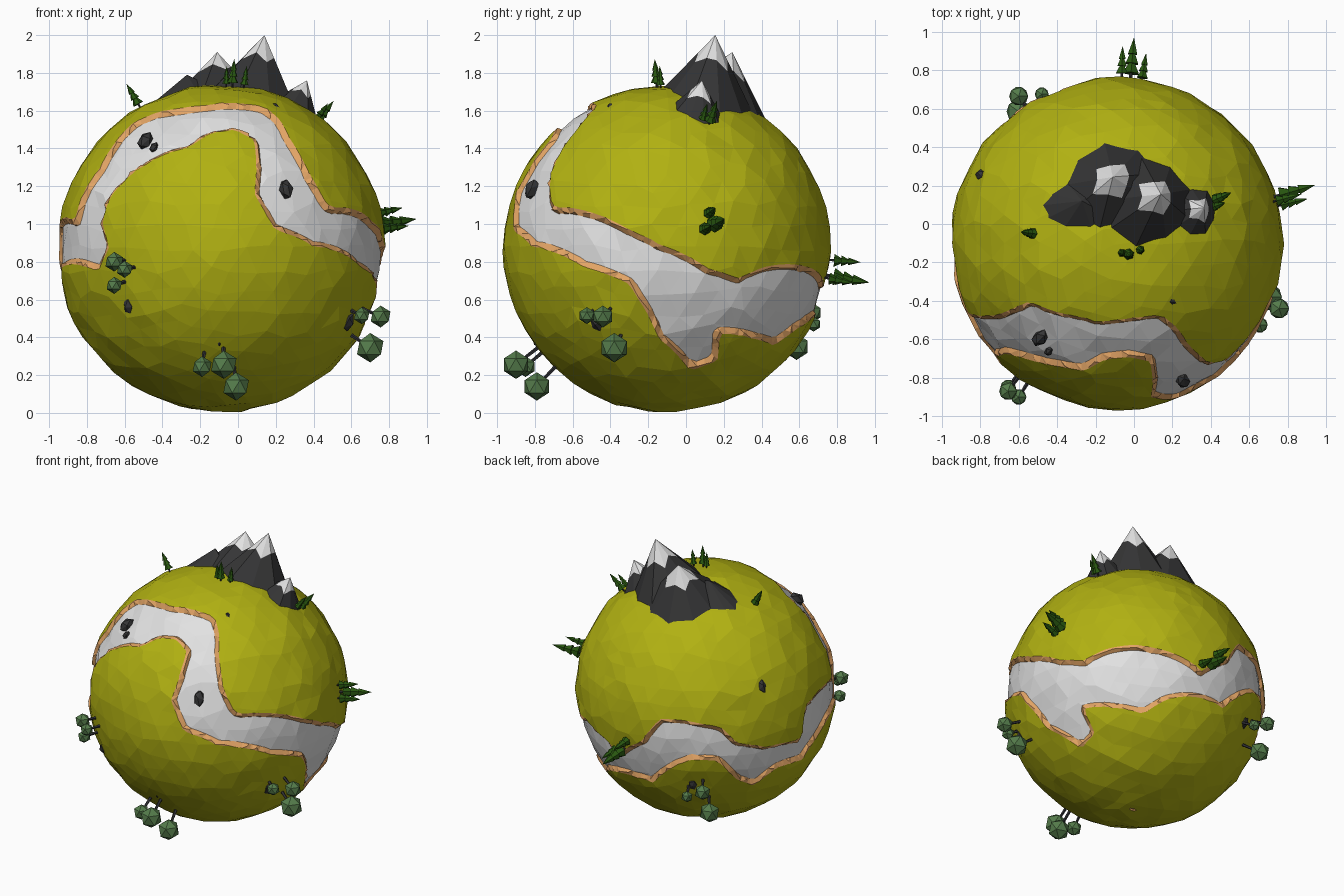
import bpy, bmesh, math, random
from mathutils import Vector, Matrix

if "Cube" in bpy.data.objects:
    bpy.data.objects.remove(bpy.data.objects["Cube"])

random.seed(4)
C, R = Vector((-0.09, -0.10, 0.87)), 0.868      # globe centre and radius
BANK, DEPTH = 0.03, 0.022                        # river bank width and depth


def material(name, rgb):
    m = bpy.data.materials.new(name)
    m.diffuse_color = (*rgb, 1)
    m.use_nodes = True
    m.node_tree.nodes["Principled BSDF"].inputs["Base Color"].default_value = m.diffuse_color
    return m


GRASS = material("grass", (0.44, 0.44, 0.006))
SAND = material("bank_orange", (0.76, 0.37, 0.13))
PALE = material("pale_grey", (0.76, 0.76, 0.76))
ROCK = material("dark_rock", (0.036, 0.036, 0.037))
PINE = material("pine_green", (0.022, 0.095, 0.005))
LEAF = material("leaf_green", (0.09, 0.2, 0.07))
BARK = material("bark", (0.03, 0.03, 0.036))


def finish(name, bm, *mats):
    me = bpy.data.meshes.new(name)
    bm.to_mesh(me)
    bm.free()
    for m in mats:
        me.materials.append(m)
    ob = bpy.data.objects.new(name, me)
    bpy.context.collection.objects.link(ob)
    return ob


def pick(view, u, v):
    """Direction of the globe point seen at (u, v) from a viewing azimuth and elevation."""
    a, e = map(math.radians, view)
    back = Vector((math.cos(a) * math.cos(e), math.sin(a) * math.cos(e), math.sin(e)))
    right = Vector((-math.sin(a), math.cos(a), 0))
    w = math.sqrt(max(0, R * R - u * u - v * v))
    return (right * u + back.cross(right) * v + back * w).normalized()


FRONT, RIGHT, BACK_R, BACK_L = (-90, 0), (0, 0), (50, -27), (125, 25)

# River shores traced around the globe: upper shore, then lower shore
upper = [(FRONT, [(-.775, .15), (-.64, .445), (-.46, .67), (-.30, .73), (-.09, .76), (.10, .77),
                  (.23, .75), (.31, .685), (.39, .55), (.47, .39), (.55, .26)]),
         (RIGHT, [(-.60, .22), (-.20, .10), (-.04, .02), (.225, -.11), (.38, -.16),
                  (.515, -.10), (.73, -.095)]),
         (BACK_R, [(.45, .15), (.62, .24)]),
         (BACK_L, [(-.31, -.21), (.108, -.27), (.21, -.37), (.41, -.40), (.635, -.345),
                   (.67, -.115)])]
lower = [(FRONT, [(-.84, -.10), (-.65, -.12), (-.59, 0), (-.627, .13), (-.58, .29), (-.485, .39),
                  (-.30, .50), (-.167, .535), (-.06, .615), (.07, .63), (.177, .58), (.19, .42),
                  (.177, .285), (.283, .10), (.495, .01)]),
         (RIGHT, [(-.437, -.10), (-.20, -.19), (-.12, -.32), (-.04, -.48), (.12, -.65),
                  (.267, -.60), (.277, -.455), (.46, -.48), (.568, -.52), (.70, -.42)]),
         (BACK_R, [(.588, -.095)]),
         (BACK_L, [(-.24, -.545), (-.095, -.48), (.075, -.486), (.21, -.62), (.324, -.65),
                   (.48, -.534), (.64, -.48)])]


def flat(d):
    """Stereographic map of a direction, top of the globe in the middle."""
    return Vector((d.x, d.y)) / max(0.02, 1 + d.z)


def outline(groups):
    return [flat(pick(view, u, v)) for view, pts in groups for u, v in pts]


def signed(q, poly):
    inside, best = False, 1e9
    for a, b in zip(poly, poly[1:] + poly[:1]):
        ab = b - a
        t = min(1, max(0, (q - a).dot(ab) / max(ab.length_squared, 1e-12)))
        best = min(best, (q - a - ab * t).length)
        if (a.y > q.y) != (b.y > q.y) and q.x < a.x + ab.x * (q.y - a.y) / ab.y:
            inside = not inside
    return -best if inside else best


def cut(bm, lay, level):
    """Cut the mesh along the line where the stored distance equals level."""
    bmesh.ops.triangulate(bm, faces=bm.faces[:])
    on = []
    for v in bm.verts:
        if abs(v[lay] - level) < 0.004:
            v[lay] = level
            on.append(v)
    marked = set(on)
    for e in list(bm.edges):
        a, b = e.verts
        if a in marked or b in marked:
            continue
        da, db = a[lay] - level, b[lay] - level
        if da * db < 0:
            nv = bmesh.utils.edge_split(e, a, da / (da - db))[1]
            nv[lay] = level
            marked.add(nv)
            on.append(nv)
    bmesh.ops.connect_verts(bm, verts=on)


# Globe: faceted ball with a sunken river and sloping banks
bm = bmesh.new()
bmesh.ops.create_icosphere(bm, subdivisions=4, radius=R)
for v in bm.verts:
    v.co += Vector([random.uniform(-.022, .022) for _ in range(3)])
    v.co = v.co.normalized() * (R + random.uniform(-.009, .006))
bmesh.ops.subdivide_edges(bm, edges=bm.edges[:], cuts=2, use_grid_fill=True)
lay = bm.verts.layers.float.new("river")
cap, bowl = outline(upper), outline(lower)
for v in bm.verts:
    q = flat(v.co.normalized())
    v[lay] = max(signed(q, bowl), -signed(q, cap)) * 2 * R / (1 + q.length_squared)
cut(bm, lay, 0)
cut(bm, lay, -BANK)
for f in bm.faces:
    mean = sum(v[lay] for v in f.verts) / len(f.verts)
    f.material_index = 0 if mean > -1e-5 else 1 if mean > -BANK + 1e-5 else 2
for v in bm.verts:
    if v[lay] < -BANK + 1e-5:
        v.co *= 1 - DEPTH / R
bmesh.ops.dissolve_limit(bm, angle_limit=math.radians(0.4), verts=bm.verts[:],
                         edges=bm.edges[:], delimit={'MATERIAL'})
bmesh.ops.translate(bm, verts=bm.verts[:], vec=C)
finish("globe", bm, GRASS, SAND, PALE)

# Mountains: (name, base centre, base radii, apex, snow share)
peaks = [("main_peak", (.06, .11), (.26, .25), (.14, .155, 2.0), .36),
         ("back_peak", (-.12, .19), (.28, .24), (-.11, .245, 1.91), .36),
         ("side_peak", (.31, .06), (.13, .14), (.365, .085, 1.76), .42),
         ("left_ridge", (-.33, .08), (.24, .14), (-.27, .12, 1.79), 0)]
for name, (cx, cy), (rx, ry), apex, snow in peaks:
    bm = bmesh.new()
    top, n = Vector(apex), 9
    tip = bm.verts.new(top)
    rings = [[], [], []]
    for i in range(n):
        a = 2 * math.pi * i / n + .3
        k = random.uniform(.9, 1.1)
        x, y = cx + rx * k * math.cos(a), cy + ry * k * math.sin(a)
        z = C.z + math.sqrt(R * R - (x - C.x) ** 2 - (y - C.y) ** 2) - .03
        base = Vector((x, y, z))
        s = max(snow, .25) * (1.2 if i % 2 else .85)
        for ring, t in zip(rings, (s, .68 + (.06 if i % 2 else -.04), 1)):
            ring.append(bm.verts.new(top.lerp(base, t)))
    for i in range(n):
        j = (i + 1) % n
        f = bm.faces.new((tip, rings[0][i], rings[0][j]))
        f.material_index = 1 if snow else 0
        for p, q in zip(rings, rings[1:]):
            bm.faces.new((p[i], q[i], q[j], p[j]))
    bm.faces.new(rings[2][::-1])
    finish(name, bm, ROCK, PALE)


def stand(d):
    """Frame on the globe surface with its z axis pointing outwards."""
    d = Vector(d).normalized()
    return Matrix.Translation(C + d * (R - .015)) @ d.to_track_quat('Z', 'Y').to_matrix().to_4x4()


def cone(bm, m, r1, r2, z0, z1, n):
    bmesh.ops.create_cone(bm, cap_ends=True, segments=n, radius1=r1, radius2=r2, depth=z1 - z0,
                          matrix=m @ Matrix.Translation((0, 0, (z0 + z1) / 2)))


# Conifers: outward direction and height
trunks, pines = bmesh.new(), bmesh.new()
for d, h in [((-.43, .05, .75), .15), ((.07, -.065, 1), .15), ((.14, -.04, .99), .12),
             ((.03, -.055, .95), .11), ((.61, .27, .80), .16), ((.56, .21, .76), .12),
             ((1.055, .31, .16), .23), ((.99, .23, .12), .17), ((.98, .26, .22), .16),
             ((.09, 1.07, -.18), .23), ((.03, .99, -.07), .17), ((.15, .97, -.18), .16)]:
    m = stand(d)
    cone(trunks, m, .04 * h, .04 * h, 0, .25 * h, 5)
    for r, z0, z1 in [(.2, .2, .58), (.165, .42, .8), (.12, .64, 1.03)]:
        cone(pines, m, r * h, 0, z0 * h, z1 * h, 6)
finish("conifer_foliage", pines, PINE)

# Round trees: crown centre relative to the globe, and crown radius
crowns = bmesh.new()
for p, r in [((-.565, -.77, -.07), .052), ((-.51, -.80, -.11), .045), ((-.565, -.75, -.195), .045),
             ((-.10, -.75, -.625), .055), ((.015, -.80, -.615), .075), ((.08, -.69, -.73), .075),
             ((.79, -.28, -.525), .078), ((.845, -.34, -.36), .058), ((.745, -.425, -.355), .045),
             ((-.51, .685, -.52), .07), ((-.51, .765, -.34), .055), ((-.39, .775, -.40), .04)]:
    p = Vector(p)
    bmesh.ops.create_icosphere(crowns, subdivisions=1, radius=r, matrix=Matrix.Translation(C + p))
    cone(trunks, stand(p), .011, .008, 0, p.length - R, 5)
finish("round_crowns", crowns, LEAF)
finish("tree_trunks", trunks, BARK)

# Boulders: direction and size
stones = bmesh.new()
for d, s in [(pick(FRONT, -.405, .58), .05), (pick(FRONT, -.36, .545), .03),
             (pick(FRONT, .35, .32), .05), (pick(FRONT, .29, .76), .03),
             (pick(FRONT, -.495, -.307), .042), (pick(FRONT, .68, -.39), .05),
             (pick(FRONT, -.01, -.51), .02), (Vector((-.71, .36, .34)), .045),
             (pick(BACK_R, .74, -.18), .04)]:
    shape = Matrix.Diagonal((.75 * s, 1.15 * s, .8 * s, 1))
    made = bmesh.ops.create_icosphere(stones, subdivisions=1, radius=1, matrix=stand(d) @ shape)
    for v in made["verts"]:
        v.co += Vector([random.uniform(-.1, .1) * s for _ in range(3)])
finish("boulders", stones, ROCK)
